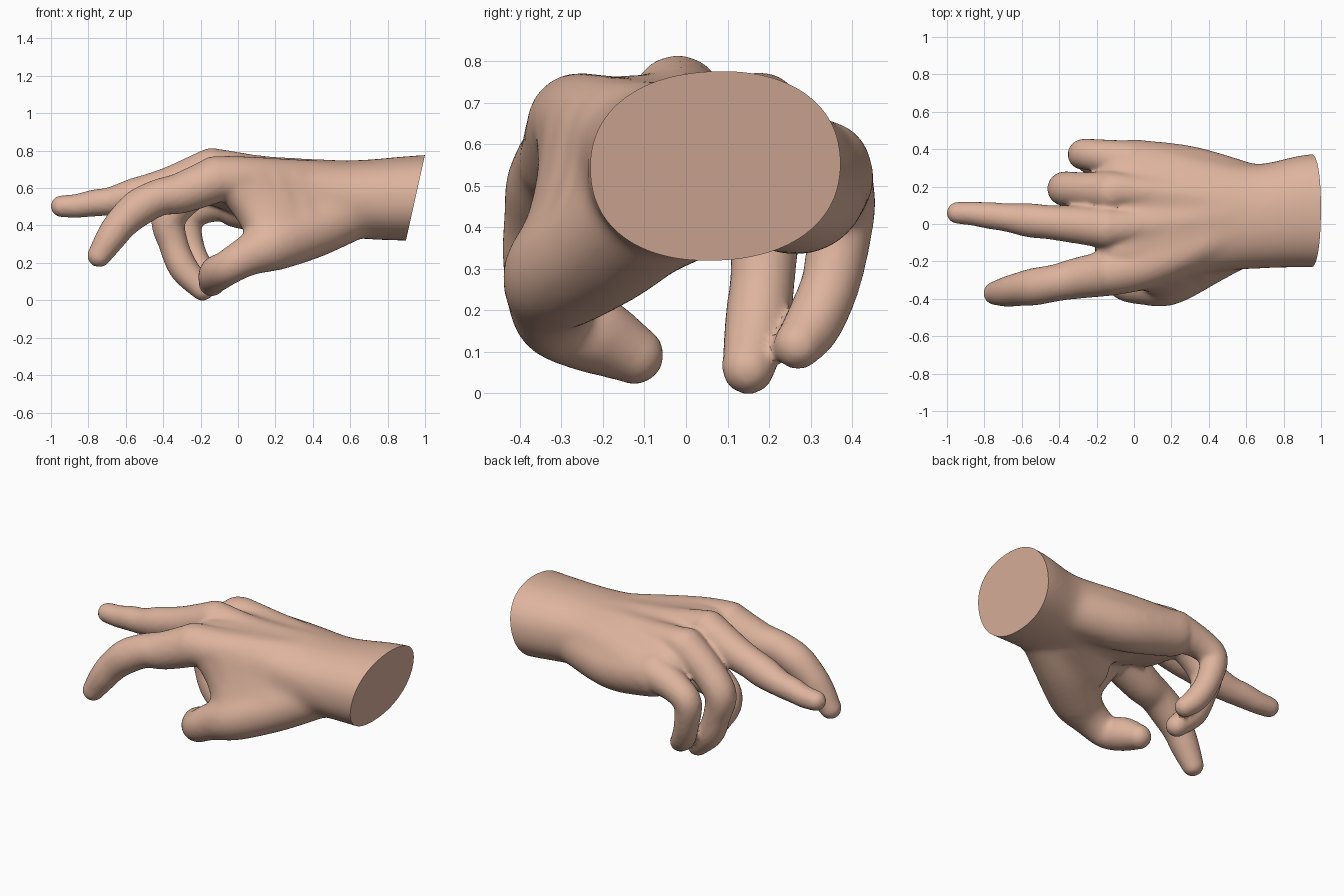
import bpy, bmesh, math
from mathutils import Vector

if "Cube" in bpy.data.objects:
    bpy.data.objects.remove(bpy.data.objects["Cube"])

skin = bpy.data.materials.new("skin")
skin.diffuse_color = (0.73, 0.455, 0.34, 1)
skin.use_nodes = True
skin.node_tree.nodes["Principled BSDF"].inputs["Base Color"].default_value = skin.diffuse_color
verts, faces = [], []


def spline(a, b, c, d, t):
    """Catmull-Rom value between b and c."""
    return 0.5 * (2 * b + (c - a) * t + (2 * a - 5 * b + 4 * c - d) * t * t
                  + (3 * b - a - 3 * c + d) * t ** 3)


def resample(keys, steps):
    pts = [keys[0]] + keys + [keys[-1]]
    out = []
    for i in range(len(keys) - 1):
        for s in range(steps):
            out.append([spline(*q, s / steps) for q in zip(*pts[i:i + 4])])
    return out + [list(keys[-1])]


def skin_rings(rings):
    """Closed tube through equal rings of points."""
    n, base = len(rings[0]), len(verts)
    for ring in rings:
        verts.extend(ring)
    for i in range(len(rings) - 1):
        for k in range(n):
            a, b = base + i * n + k, base + i * n + (k + 1) % n
            faces.append((a, b, b + n, a + n))
    faces.append(tuple(range(base + n - 1, base - 1, -1)))
    faces.append(tuple(range(len(verts) - n, len(verts))))


def limb(keys, sides=24):
    """Fleshy limb with round ends along a curve of (x, y, z, radius)."""
    path = [(Vector(p[:3]), p[3] + 0.004) for p in resample(keys, 6)]
    n = len(path)
    dirs = [(path[min(i + 1, n - 1)][0] - path[max(i - 1, 0)][0]).normalized()
            for i in range(n)]
    stations = [(path[i][0], path[i][1], dirs[i]) for i in range(n)]
    dome = [math.radians(a) for a in (88, 75, 60, 45, 30, 15)]
    (p0, r0, d0), (p1, r1, d1) = stations[0], stations[-1]
    head = [(p0 - d0 * r0 * math.sin(a), r0 * math.cos(a), d0) for a in dome]
    tail = [(p1 + d1 * r1 * math.sin(a), r1 * math.cos(a), d1) for a in dome[::-1]]
    u = d0.orthogonal()
    rings = []
    for p, r, d in head + stations + tail:
        u = (u - d * u.dot(d)).normalized()
        v = d.cross(u)
        angles = [2 * math.pi * k / sides for k in range(sides)]
        rings.append([p + r * (u * math.cos(a) + v * math.sin(a)) for a in angles])
    skin_rings(rings)


def loft(keys, sides=40):
    """Closed loft along x of rolled ovals (x, y, z, half width, half height, roll)."""
    rings = []
    for x, y, z, w, h, roll in resample(keys, 5):
        ring = []
        for k in range(sides):
            a = 2 * math.pi * k / sides
            c, s = math.cos(a), math.sin(a)
            u = w * math.copysign(abs(c) ** 0.9, c)
            v = h * math.copysign(abs(s) ** 0.9, s)
            ring.append(Vector((x, y + u * math.cos(roll) - v * math.sin(roll),
                                z + u * math.sin(roll) + v * math.cos(roll))))
        rings.append(ring)
    skin_rings(rings)


# Wrist and palm
loft([(1.15, .07, .55, .31, .235, .04), (.92, .07, .545, .303, .227, .04),
      (.65, .04, .54, .28, .21, 0), (.4, .05, .56, .31, .19, -.08),
      (.2, .05, .58, .36, .17, -.14), (0, .05, .61, .37, .14, -.18),
      (-.12, .04, .625, .32, .11, -.18), (-.2, .03, .6, .25, .07, -.16)])
limb([(.55, .1, .48, .13), (.15, .05, .54, .12)])

# Back-of-hand bones
limb([(.5, -.05, .65, .09), (.1, -.21, .645, .12), (-.12, -.26, .65, .118)])
limb([(.5, .05, .67, .08), (.15, 0, .68, .09), (-.14, -.02, .71, .1)])
limb([(.5, .12, .66, .08), (.15, .16, .665, .09), (-.1, .18, .675, .095)])

# Little-finger side of the palm
limb([(.65, .17, .51, .14), (.3, .27, .48, .145), (0, .32, .52, .13)])

# Web between thumb and index finger, a fan of overlapping folds
limb([(0, -.245, .62, .112), (.09, -.245, .5, .115), (.17, -.28, .36, .115)])
limb([(.09, -.225, .62, .12), (.15, -.235, .5, .12), (.21, -.265, .36, .125)])
limb([(.18, -.195, .62, .12), (.22, -.21, .5, .125), (.26, -.24, .36, .13)])
limb([(.29, -.15, .61, .125), (.32, -.165, .5, .13), (.35, -.2, .38, .135)])
limb([(.42, -.11, .59, .13), (.44, -.12, .5, .135), (.46, -.14, .42, .14)])

# Thumb with its muscle
limb([(.62, -.05, .48, .15), (.4, -.17, .375, .148), (.18, -.297, .295, .14),
      (.05, -.325, .235, .106), (-.055, -.31, .175, .09), (-.115, -.215, .14, .091),
      (-.14, -.125, .093, .068)])
limb([(.5, 0, .46, .14), (.25, -.12, .4, .13)])

# Index finger
limb([(-.12, -.26, .645, .12), (-.3, -.29, .575, .106), (-.42, -.315, .55, .095),
      (-.53, -.335, .495, .096), (-.62, -.35, .415, .085), (-.68, -.362, .335, .077),
      (-.742, -.37, .24, .06)])

# Middle finger
limb([(-.14, -.02, .703, .108), (-.34, 0, .625, .095), (-.46, .01, .59, .087),
      (-.56, .02, .56, .087), (-.68, .035, .53, .072), (-.77, .045, .52, .068),
      (-.86, .055, .505, .06), (-.943, .06, .503, .055)])

# Ring finger
limb([(-.12, .17, .66, .11), (-.27, .18, .56, .093), (-.37, .188, .44, .089),
      (-.345, .186, .3, .075), (-.29, .172, .17, .075), (-.19, .15, .061, .06)])

# Little finger
limb([(-.02, .33, .54, .115), (-.18, .363, .5, .086), (-.272, .373, .43, .078),
      (-.25, .352, .28, .068), (-.2, .308, .17, .066), (-.15, .27, .117, .056)])

source = bpy.data.meshes.new("hand_parts")
source.from_pydata(verts, [], faces)
hand = bpy.data.objects.new("hand", source)
bpy.context.collection.objects.link(hand)

# Fuse the parts into one skin and soften the joins
fuse = hand.modifiers.new("fuse", 'REMESH')
fuse.mode = 'VOXEL'
fuse.voxel_size = 0.0125
soften = hand.modifiers.new("soften", 'SMOOTH')
soften.factor = 0.5
soften.iterations = 7
depsgraph = bpy.context.evaluated_depsgraph_get()
mesh = bpy.data.meshes.new_from_object(hand.evaluated_get(depsgraph))
hand.modifiers.clear()

# Extra smoothing of the palm, fading out towards the fingers
bm = bmesh.new()
bm.from_mesh(mesh)
for i in range(30):
    palm = [v for v in bm.verts if 0.006 * i - 0.05 < v.co.x < 1.1 and v.co.z > 0.1]
    bmesh.ops.smooth_vert(bm, verts=palm, factor=0.5, use_axis_x=True,
                          use_axis_y=True, use_axis_z=True)

# Slanted flat cut at the wrist
cut = bmesh.ops.bisect_plane(bm, geom=bm.verts[:] + bm.edges[:] + bm.faces[:],
                             plane_co=Vector((.948, 0, .545)),
                             plane_no=Vector((.45, 0, -.1)).normalized(), clear_outer=True)
rim = [e for e in cut["geom_cut"] if isinstance(e, bmesh.types.BMEdge)]
bmesh.ops.edgeloop_fill(bm, edges=rim)
bmesh.ops.recalc_face_normals(bm, faces=bm.faces[:])
bm.to_mesh(mesh)
bm.free()

mesh.name = "hand"
mesh.materials.clear()
mesh.materials.append(skin)
hand.data = mesh
bpy.context.view_layer.objects.active = hand
hand.select_set(True)
bpy.ops.object.shade_smooth_by_angle(angle=math.radians(40))
